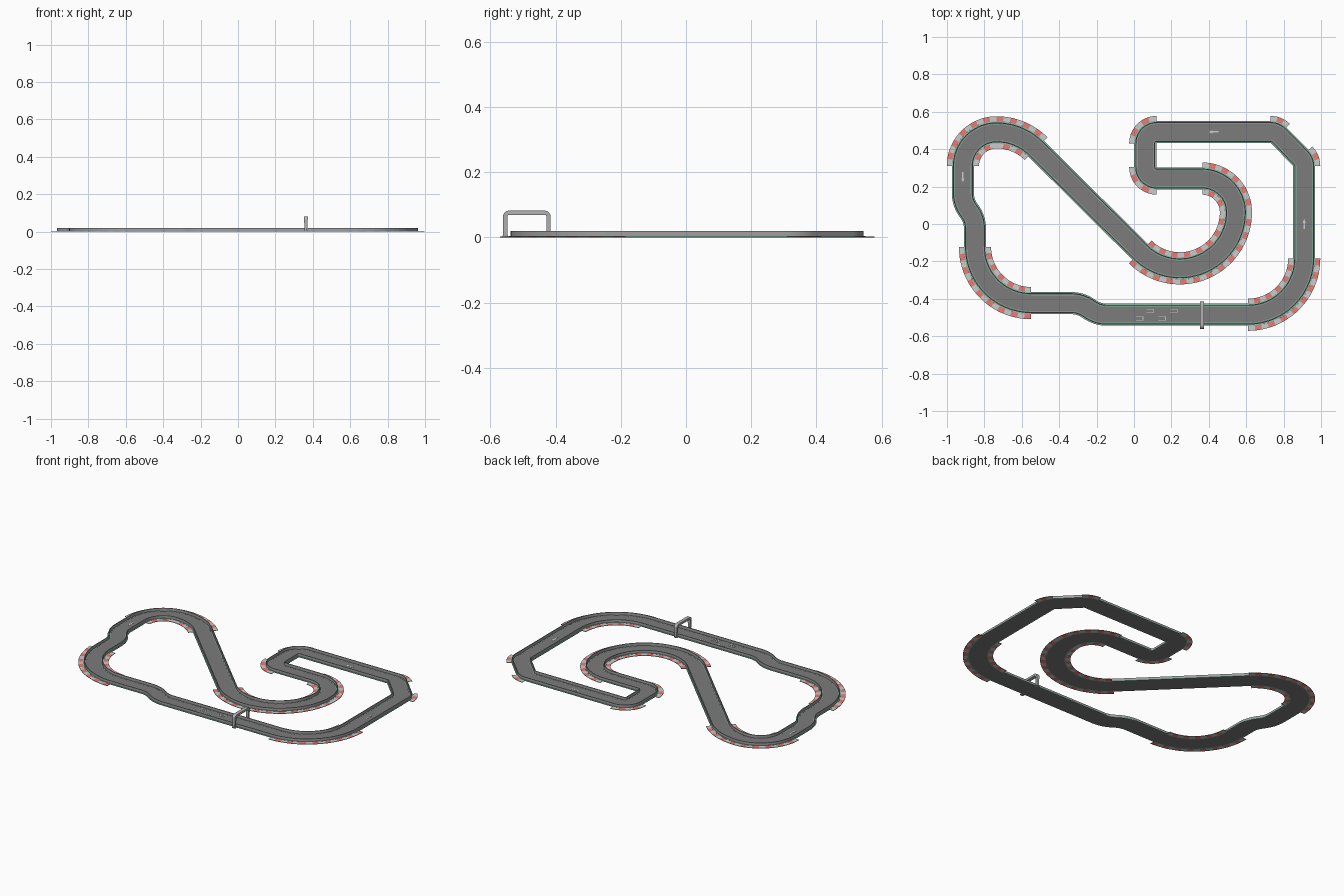
import bpy, bmesh
from math import radians, sin, cos, ceil

if "Cube" in bpy.data.objects:
    bpy.data.objects.remove(bpy.data.objects["Cube"])


def material(name, rgb):
    m = bpy.data.materials.new(name)
    m.diffuse_color = (*rgb, 1)
    m.use_nodes = True
    m.node_tree.nodes["Principled BSDF"].inputs["Base Color"].default_value = m.diffuse_color
    return m


ASPHALT = material("asphalt", (0.2, 0.2, 0.2))
GREEN = material("green_edge", (0.25, 0.5, 0.38))
RED = material("kerb_red", (0.8, 0.2, 0.18))
PALE = material("kerb_pale", (0.6, 0.62, 0.6))
WHITE = material("paint", (0.65, 0.65, 0.65))
RAIL = material("rail_grey", (0.35, 0.35, 0.35))
METAL = material("gate_grey", (0.45, 0.45, 0.45))


def finish(name, bm, *mats):
    bmesh.ops.recalc_face_normals(bm, faces=bm.faces)
    me = bpy.data.meshes.new(name)
    bm.to_mesh(me)
    bm.free()
    for m in mats:
        me.materials.append(m)
    ob = bpy.data.objects.new(name, me)
    bpy.context.collection.objects.link(ob)
    return ob


# Frame = point on the centre line plus the normal pointing right of travel
def arc_frames(cx, cy, r, a0, a1, steps):
    s = 1 if a1 > a0 else -1
    out = []
    for i in range(steps + 1):
        a = radians(a0 + (a1 - a0) * i / steps)
        out.append((cx + r * cos(a), cy + r * sin(a), s * cos(a), s * sin(a)))
    return out


def sweep(bm, frames, profile, closed=False, mat=lambda i: 0):
    rings = [[bm.verts.new((x + nx * o, y + ny * o, z)) for o, z in profile]
             for x, y, nx, ny in frames]
    n, k = len(rings), len(profile)
    for i in range(n if closed else n - 1):
        a, b = rings[i], rings[(i + 1) % n]
        for j in range(k):
            f = bm.faces.new((a[j], a[(j + 1) % k], b[(j + 1) % k], b[j]))
            f.material_index = mat(i)
    if not closed:
        for ring, i in ((rings[0], 0), (rings[-1], n - 2)):
            bm.faces.new(ring).material_index = mat(i)


def band(o0, o1, z0, z1):
    return [(o0, z0), (o1, z0), (o1, z1), (o0, z1)]


# Corners in driving order: centre, radius, angles, number of kerbed sides
ARCS = [
    (0.61, -0.185, 0.30, -90, 0, 2),
    (0.849, 0.31, 0.061, 0, 45, 1),
    (0.73, 0.431, 0.061, 45, 90, 1),
    (0.121, 0.431, 0.061, 90, 180, 1),
    (0.121, 0.304, 0.061, 180, 270, 1),
    (0.365, 0.063, 0.18, 90, 0, 2),
    (0.245, 0.063, 0.30, 0, -135, 2),
    (-0.735, 0.19, 0.30, 45, 90, 2),
    (-0.735, 0.31, 0.18, 90, 180, 2),
    (-0.76, 0.165, 0.155, 180, 217.8, 0),
    (-1.005, -0.025, 0.155, 37.8, 0, 0),
    (-0.55, -0.123, 0.30, 180, 270, 2),
    (-0.335, -0.584, 0.161, 90, 54, 0),
    (-0.145, -0.324, 0.161, 234, 270, 0),
]
HALF = 0.059
path = []
for cx, cy, r, a0, a1, k in ARCS:
    path += arc_frames(cx, cy, r, a0, a1, max(4, ceil(abs(a1 - a0) / 5)))

# Road surface
bm = bmesh.new()
sweep(bm, path, band(-0.053, 0.053, 0, 0.003), True)
finish("road", bm, ASPHALT)

# Green strips and guard rails on both edges
strips, rails, lines = bmesh.new(), bmesh.new(), bmesh.new()
for s in (-1, 1):
    sweep(strips, path, band(s * 0.053, s * HALF, 0, 0.004), True)
    sweep(rails, path, band(s * 0.048, s * 0.053, 0.003, 0.02), True)
    sweep(lines, path, band(s * 0.042, s * 0.044, 0.003, 0.0035), True)
finish("edge_strips", strips, GREEN)
finish("guard_rails", rails, RAIL)
finish("edge_lines", lines, GREEN)

# Striped kerbs around the corners
kerbs = bmesh.new()
for cx, cy, r, a0, a1, count in ARCS:
    turn = 1 if a1 > a0 else -1
    for side in (turn, -turn)[:count]:
        edge = r + HALF * side * turn
        blocks = max(3, round(abs(radians(a1 - a0)) * edge / 0.035))
        frames = arc_frames(cx, cy, r, a0, a1, blocks * 2)
        sweep(kerbs, frames, band(side * HALF, side * 0.086, 0, 0.003),
              mat=lambda i: i // 2 % 2)
finish("kerbs", kerbs, PALE, RED)


def box(bm, x0, x1, y0, y1, z0, z1):
    sweep(bm, [(x0, 0, 0, 1), (x1, 0, 0, 1)], band(y0, y1, z0, z1))


# Starting grid brackets
grid = bmesh.new()
for x, y in ((0.03, -0.505), (0.087, -0.465), (0.15, -0.505), (0.213, -0.465)):
    for s in (-1, 1):
        box(grid, x - 0.02, x + 0.02, y + s * 0.009 - 0.002, y + s * 0.009 + 0.002, 0.003, 0.004)
    box(grid, x + 0.016, x + 0.02, y - 0.009, y + 0.009, 0.003, 0.004)
finish("starting_grid", grid, WHITE)

# Direction arrows: position and heading
arrows = bmesh.new()
ARROW = [(-0.028, -0.004), (0.006, -0.004), (0.006, -0.009), (0.028, 0),
         (0.006, 0.009), (0.006, 0.004), (-0.028, 0.004)]
for x, y, deg in ((0.91, 0.0, 90), (0.425, 0.492, 180), (-0.915, 0.25, 270)):
    c, s = cos(radians(deg)), sin(radians(deg))
    f = arrows.faces.new([arrows.verts.new((x + u * c - v * s, y + u * s + v * c, 0.003))
                          for u, v in ARROW])
    new = bmesh.ops.extrude_face_region(arrows, geom=[f])["geom"]
    for v in new:
        if isinstance(v, bmesh.types.BMVert):
            v.co.z += 0.001
finish("direction_arrows", arrows, WHITE)

# Start gate: rounded arch across the bottom straight
gate = bmesh.new()
GY, W, H, R, T = -0.488, 0.073, 0.082, 0.018, 0.013
arch = [(GY + W, 0, 1, 0)]
arch += arc_frames(GY + W - R, H - R, R, 0, 90, 5)
arch += arc_frames(GY - W + R, H - R, R, 90, 180, 5)
arch.append((GY - W, 0, -1, 0))
rings = []
for y, z, ny, nz in arch:
    hw = 0.006 + 0.005 * max(0, z) / H
    rings.append([gate.verts.new((0.363 + dx, y - ny * d, z - nz * d))
                  for dx, d in ((-hw, 0), (hw, 0), (hw, T), (-hw, T))])
for a, b in zip(rings, rings[1:]):
    for j in range(4):
        gate.faces.new((a[j], a[(j + 1) % 4], b[(j + 1) % 4], b[j]))
gate.faces.new(rings[0])
gate.faces.new(rings[-1])
finish("start_gate", gate, METAL)

# Gate feet
feet = bmesh.new()
for s in (-1, 1):
    y = GY + s * (W - T / 2)
    box(feet, 0.353, 0.373, y - 0.008, y + 0.008, 0, 0.006)
finish("gate_feet", feet, RAIL)
